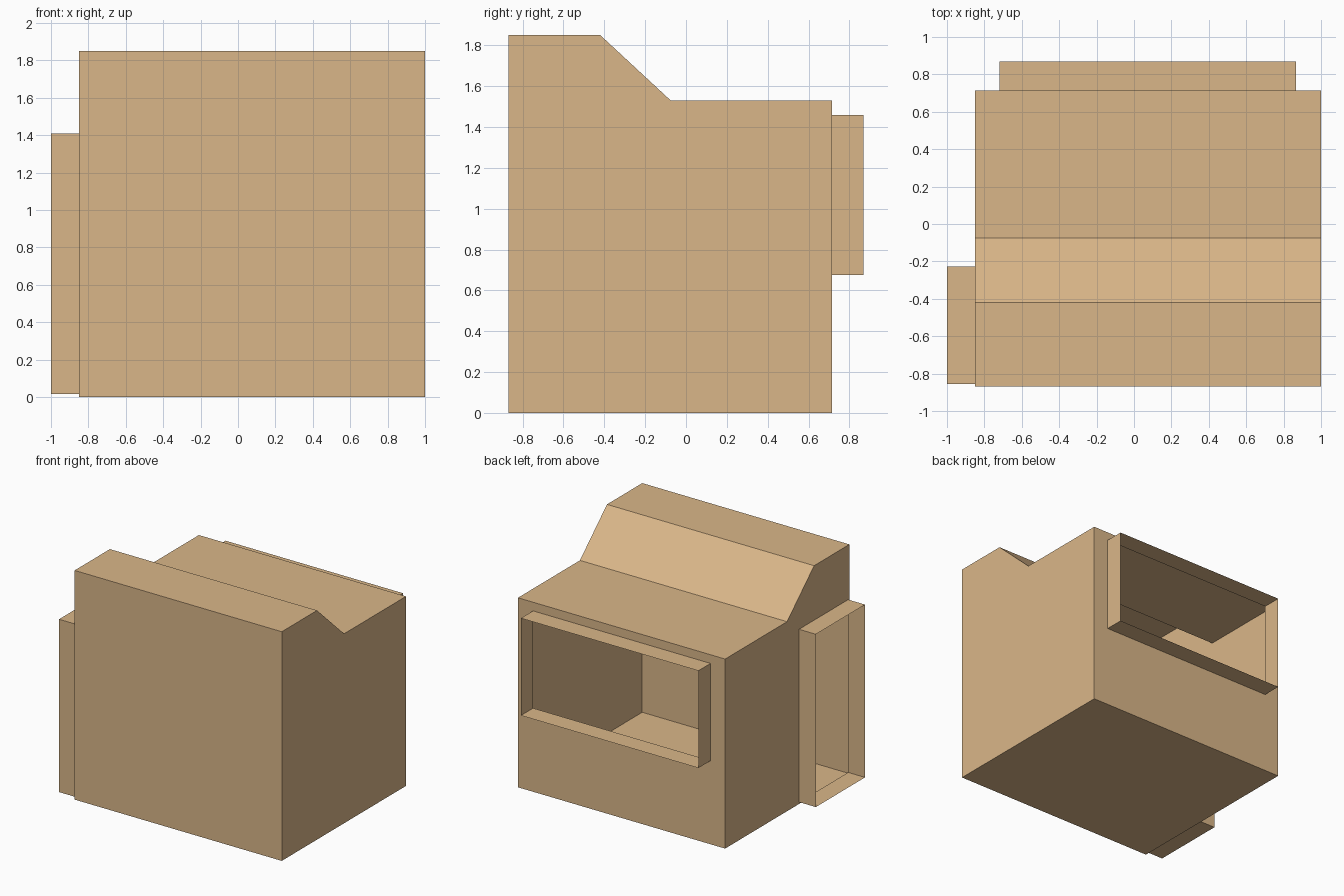
import bpy, bmesh
from mathutils import Vector

if "Cube" in bpy.data.objects:
    bpy.data.objects.remove(bpy.data.objects["Cube"])

X0, X1 = -0.85, 1.0
Y0, Y1 = -0.87, 0.715
# side outline (y, z), starting at the bottom front
PROFILE = [(Y0, 0), (Y1, 0), (Y1, 1.53), (-0.075, 1.53), (-0.42, 1.85), (Y0, 1.85)]
WINDOW = dict(a=(-0.72, 0.865), z=(0.675, 1.46))   # a = x range
DOOR = dict(a=(-0.855, -0.228), z=(0.015, 1.41))   # a = y range

tan = bpy.data.materials.new("tan")
tan.diffuse_color = (0.70, 0.47, 0.25, 1)
tan.use_nodes = True
tan.node_tree.nodes["Principled BSDF"].inputs["Base Color"].default_value = tan.diffuse_color


def finish(name, bm):
    mesh = bpy.data.meshes.new(name)
    bm.to_mesh(mesh)
    bm.free()
    mesh.materials.append(tan)
    obj = bpy.data.objects.new(name, mesh)
    bpy.context.collection.objects.link(obj)


def rect(opening, place):
    (a0, a1), (z0, z1) = opening["a"], opening["z"]
    return [place(a, z) for a, z in ((a0, z0), (a1, z0), (a1, z1), (a0, z1))]


def wall_with_hole(bm, outer, inner, normal):
    """Flat wall sheet with an opening cut through it."""
    edges = []
    for loop in (outer, inner):
        vs = [bm.verts.new(p) for p in loop]
        edges += [bm.edges.new((vs[i - 1], vs[i])) for i in range(len(vs))]
    res = bmesh.ops.triangle_fill(bm, edges=edges, use_beauty=True,
                                  normal=Vector(normal))
    for f in res["geom"]:
        if isinstance(f, bmesh.types.BMFace):
            f.normal_update()
            if f.normal.dot(Vector(normal)) < 0:
                f.normal_flip()


def frame(name, inner, offset):
    """Thin open-ended surround standing out from an opening."""
    bm = bmesh.new()
    centre = sum((Vector(p) for p in inner), Vector()) / 4
    for i in range(4):
        p, q = Vector(inner[i - 1]), Vector(inner[i])
        d = Vector(offset)
        f = bm.faces.new([bm.verts.new(v) for v in (p, q, q + d, p + d)])
        f.normal_update()
        if f.normal.dot((p + q) / 2 - centre) < 0:
            f.normal_flip()
    bmesh.ops.remove_doubles(bm, verts=bm.verts, dist=1e-4)
    finish(name, bm)


window = rect(WINDOW, lambda a, z: (a, Y1, z))
door = rect(DOOR, lambda a, z: (X0, a, z))

# Hollow body: side outline swept across x, open at window and door
bm = bmesh.new()
for i, (y, z) in enumerate(PROFILE):
    y2, z2 = PROFILE[(i + 1) % len(PROFILE)]
    quad = [(X0, y, z), (X0, y2, z2), (X1, y2, z2), (X1, y, z)]
    if y == y2 == Y1:
        wall_with_hole(bm, quad, window, (0, 1, 0))
    else:
        bm.faces.new([bm.verts.new(p) for p in quad])
bm.faces.new([bm.verts.new((X1, y, z)) for y, z in PROFILE])
wall_with_hole(bm, [(X0, y, z) for y, z in PROFILE], door, (-1, 0, 0))
bmesh.ops.remove_doubles(bm, verts=bm.verts, dist=1e-4)
finish("building_shell", bm)

# Surrounds
frame("window_frame", window, (0, 0.87 - Y1, 0))
frame("door_frame", door, (-1 - X0, 0, 0))
